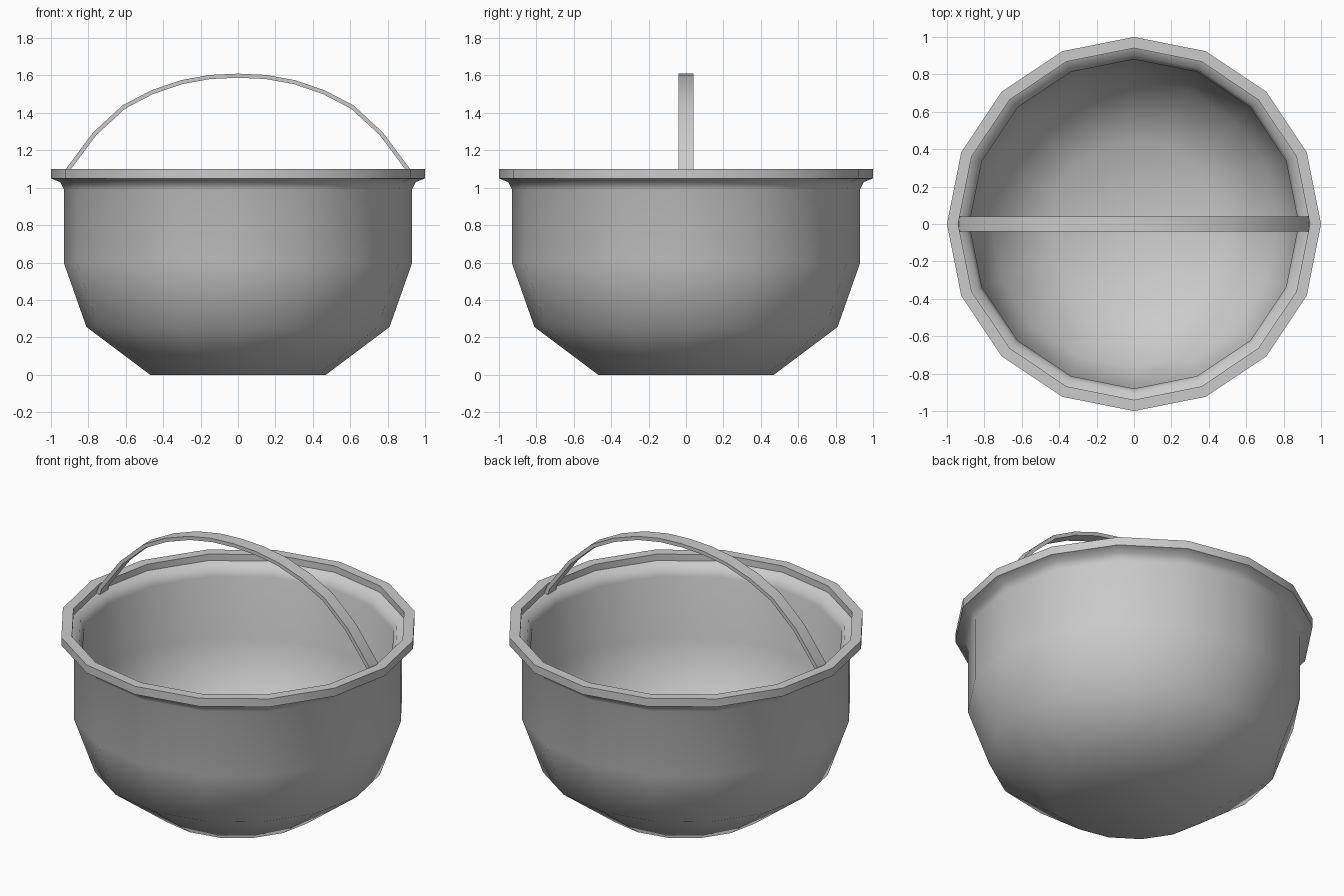
import bpy, bmesh, math

if "Cube" in bpy.data.objects:
    bpy.data.objects.remove(bpy.data.objects["Cube"])

SIDES = 16


def finish(name, bm, angle):
    bmesh.ops.recalc_face_normals(bm, faces=bm.faces)
    mesh = bpy.data.meshes.new(name)
    bm.to_mesh(mesh)
    bm.free()
    ob = bpy.data.objects.new(name, mesh)
    bpy.context.collection.objects.link(ob)
    bpy.ops.object.select_all(action='DESELECT')
    ob.select_set(True)
    bpy.context.view_layer.objects.active = ob
    bpy.ops.object.shade_smooth_by_angle(angle=math.radians(angle))
    return ob


# Pot: outer wall, flared rim and inner wall turned as one shell
profile = [(0.47, 0), (0.81, 0.255), (0.93, 0.595), (0.93, 0.99), (0.95, 1.03),
           (1.0, 1.05), (1.0, 1.10), (0.94, 1.10), (0.94, 1.06), (0.90, 1.04),
           (0.88, 0.99), (0.88, 0.61), (0.77, 0.29), (0.45, 0.05)]
bm = bmesh.new()
rings = []
for r, z in profile:
    rings.append([bm.verts.new((r * math.cos(2 * math.pi * i / SIDES),
                                r * math.sin(2 * math.pi * i / SIDES), z))
                  for i in range(SIDES)])
for a, b in zip(rings, rings[1:]):
    for i in range(SIDES):
        j = (i + 1) % SIDES
        bm.faces.new((a[i], a[j], b[j], b[i]))
bm.faces.new(rings[0])
bm.faces.new(rings[-1])
finish("pot", bm, 45)

# Handle: flat band following an arch, mirrored about the middle
half = [(0.935, 1.06), (0.92, 1.10), (0.775, 1.295), (0.618, 1.44),
        (0.465, 1.52), (0.305, 1.575), (0.15, 1.603)]
path = half + [(0, 1.61)] + [(-x, z) for x, z in reversed(half)]
WIDTH, THICK = 0.04, 0.022
bm = bmesh.new()
sections = []
for k, (x, z) in enumerate(path):
    x0, z0 = path[max(k - 1, 0)]
    x1, z1 = path[min(k + 1, len(path) - 1)]
    length = math.hypot(x1 - x0, z1 - z0)
    nx, nz = (z1 - z0) / length, -(x1 - x0) / length   # outward normal
    xi, zi = x - nx * THICK, z - nz * THICK
    sections.append([bm.verts.new(p) for p in
                     ((x, -WIDTH, z), (x, WIDTH, z), (xi, WIDTH, zi), (xi, -WIDTH, zi))])
for a, b in zip(sections, sections[1:]):
    for i in range(4):
        j = (i + 1) % 4
        bm.faces.new((a[i], a[j], b[j], b[i]))
bm.faces.new(sections[0])
bm.faces.new(sections[-1])
finish("handle", bm, 40)
